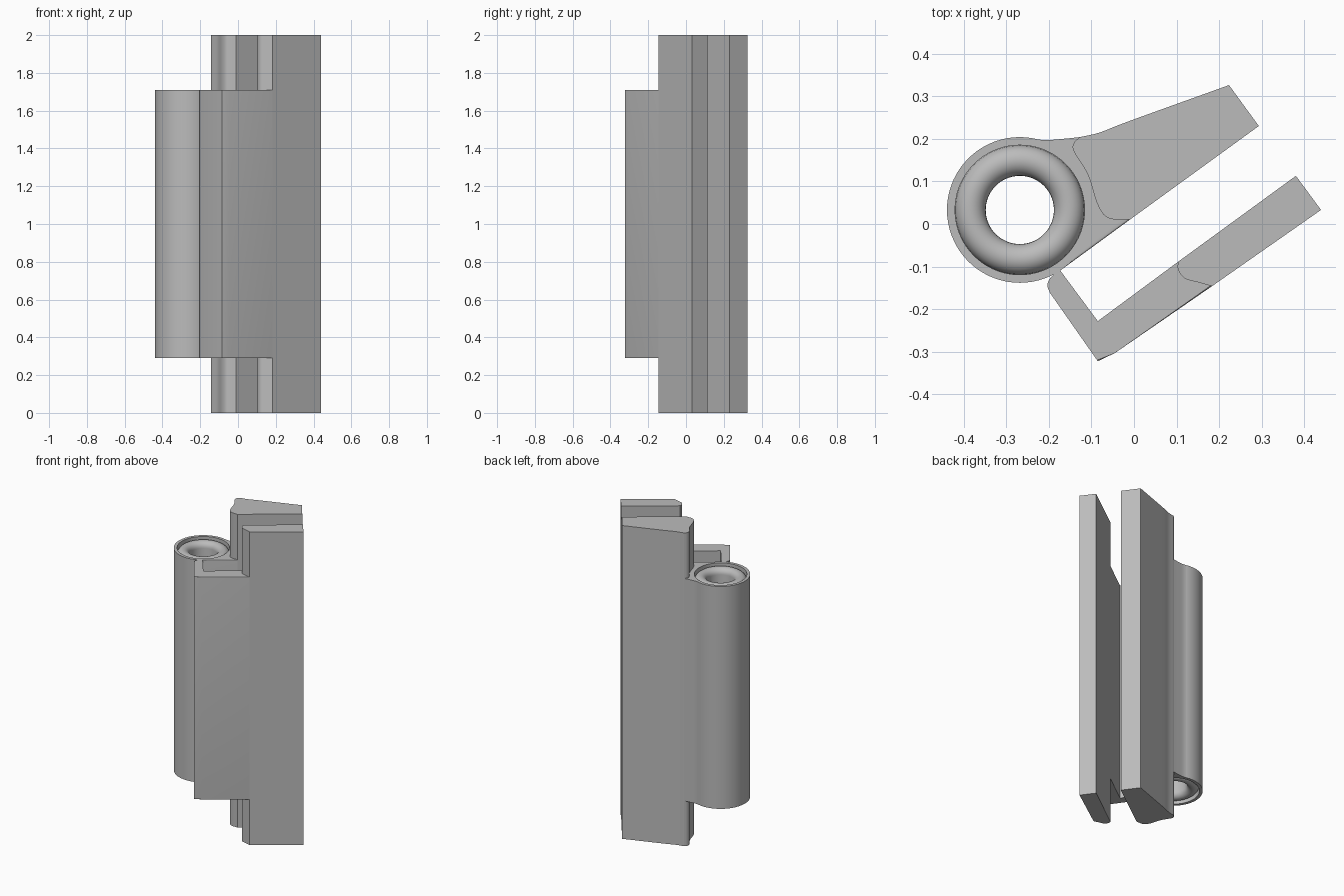
import bpy, bmesh
from math import sin, cos, pi, radians
from mathutils import Vector

if "Cube" in bpy.data.objects:
    bpy.data.objects.remove(bpy.data.objects["Cube"])

grey = bpy.data.materials.new("plain grey")
grey.use_nodes = True
COLOUR = (0.5, 0.5, 0.5, 1)
grey.diffuse_color = COLOUR
grey.node_tree.nodes["Principled BSDF"].inputs["Base Color"].default_value = COLOUR

LOW, HIGH = 0.29, 1.71      # height range of the knuckle and hook
PIN = Vector((-0.268, 0.033))


def smooth_path(points, steps=8):
    """Catmull-Rom curve through a few points."""
    p = [Vector(q) for q in points]
    p = [2 * p[0] - p[1]] + p + [2 * p[-1] - p[-2]]
    out = []
    for i in range(1, len(p) - 2):
        a, b, c, d = p[i - 1:i + 3]
        for s in range(steps):
            t = s / steps
            out.append(0.5 * (2 * b + (c - a) * t + (2 * a - 5 * b + 4 * c - d) * t * t
                              + (3 * b - a - 3 * c + d) * t ** 3))
    return out + [p[-2]]


def finish(name, bm):
    bmesh.ops.recalc_face_normals(bm, faces=bm.faces)
    mesh = bpy.data.meshes.new(name)
    bm.to_mesh(mesh)
    bm.free()
    mesh.materials.append(grey)
    obj = bpy.data.objects.new(name, mesh)
    bpy.context.collection.objects.link(obj)
    bpy.ops.object.select_all(action='DESELECT')
    obj.select_set(True)
    bpy.context.view_layer.objects.active = obj
    bpy.ops.object.shade_smooth_by_angle(angle=radians(32))
    return obj


def extrude(name, outline, z0, z1, rounded=(), width=0.02):
    """Upright prism; `rounded` lists outline corners whose following end edges are rounded."""
    bm = bmesh.new()
    n = len(outline)
    bottom = [bm.verts.new((p[0], p[1], z0)) for p in outline]
    top = [bm.verts.new((p[0], p[1], z1)) for p in outline]
    bm.faces.new(bottom[::-1])
    bm.faces.new(top)
    for i in range(n):
        j = (i + 1) % n
        bm.faces.new((bottom[i], bottom[j], top[j], top[i]))
    edges = [bm.edges.get((ring[i], ring[(i + 1) % n]))
             for i in rounded for ring in (bottom, top)]
    if edges:
        bmesh.ops.bevel(bm, geom=edges, offset=width, segments=5, profile=0.5,
                        affect='EDGES', clamp_overlap=True)
    return finish(name, bm)


# Thick leaf, full height, with a curved relief beside the knuckle
relief = smooth_path([(-0.127, 0.204), (-0.141, 0.19), (-0.141, 0.17), (-0.108, 0.115),
                      (-0.085, 0.045), (-0.06, 0.014), (-0.01, 0.01)])
back_edge = smooth_path([(0.223, 0.326), (-0.01, 0.242), (-0.08, 0.215), (-0.127, 0.204)])
extrude("thick_leaf", relief + [Vector((0.293, 0.23))] + back_edge[:-1], 0, 2)

# Web that joins the thick leaf to the knuckle
arc = [PIN + 0.165 * Vector((cos(radians(a)), sin(radians(a)))) for a in range(90, -56, -5)]
neck = smooth_path([(-0.127, 0.204), (-0.165, 0.2), (-0.21, 0.197), (-0.25, 0.203)])
lower = [Vector((-0.17, -0.107))]
web = neck[1:] + arc + lower + relief[::-1]
extrude("knuckle_web", web, LOW, HIGH, rounded=[len(neck) - 1 + len(arc)], width=0.015)

# Knuckle tube with a rounded bushing lip sunk in each end
lip = [(0.116 + 0.036 * cos(a), HIGH - 0.042 + 0.036 * sin(a))
       for a in [pi * i / 12 for i in range(13)]]
upper = [(0.171, HIGH), (0.152, HIGH)] + lip
profile = upper + [(r, LOW + HIGH - z) for r, z in reversed(upper)]
bm = bmesh.new()
SIDES = 72
rings = []
for k in range(SIDES):
    a = 2 * pi * k / SIDES
    rings.append([bm.verts.new((PIN.x + r * cos(a), PIN.y + r * sin(a), z))
                  for r, z in profile])
for k in range(SIDES):
    one, two = rings[k], rings[(k + 1) % SIDES]
    for i in range(len(profile)):
        j = (i + 1) % len(profile)
        bm.faces.new((one[i], two[i], two[j], one[j]))
finish("knuckle_tube", bm)

# Thin leaf, full height, with a curved relief beside the hook
step = smooth_path([(0.103, -0.089), (0.104, -0.108), (0.12, -0.128),
                    (0.155, -0.138), (0.183, -0.146)])
extrude("thin_leaf", step + [Vector((0.439, 0.033)), Vector((0.38, 0.113))], 0, 2)

# Hooked arm that runs from the thin leaf round to the knuckle
tip = smooth_path([(-0.174, -0.108), (-0.186, -0.116), (-0.2, -0.132), (-0.203, -0.146), (-0.197, -0.162)], 4)
arm = step[::-1] + [Vector((-0.085, -0.228))] + tip + [Vector((-0.085, -0.322)), Vector((-0.045, -0.303))]
extrude("hook_arm", arm, LOW, HIGH, rounded=[len(arm) - 1, len(arm) - 2], width=0.025)
